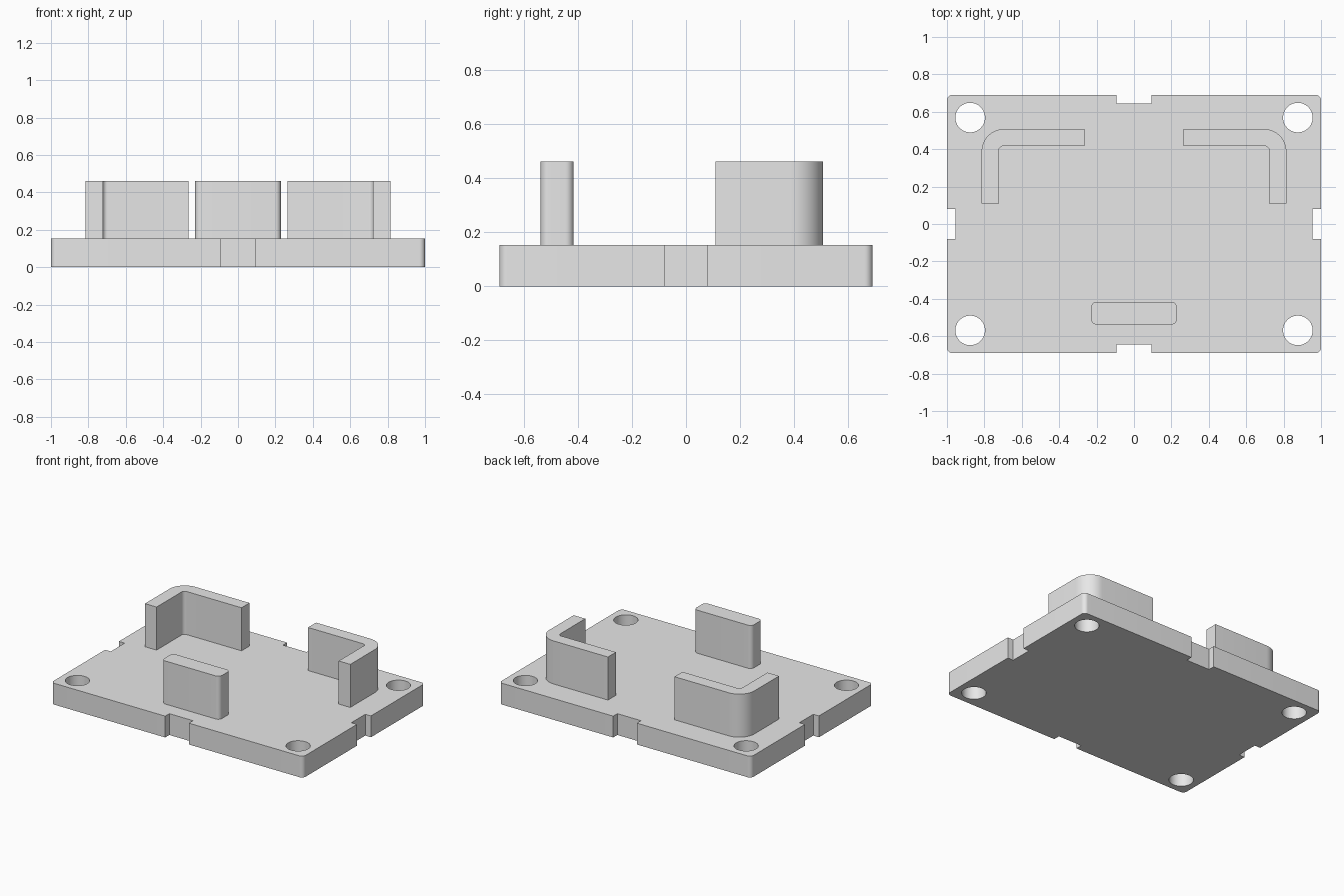
import bpy
import bmesh
import math
from mathutils import Vector

default_cube = bpy.data.objects.get("Cube")
if default_cube:
    bpy.data.objects.remove(default_cube, do_unlink=True)

HALF_X, HALF_Y = 1.0, 0.691
PLATE_TOP, WALL_TOP = 0.153, 0.462

grey = bpy.data.materials.new("light_grey")
grey.use_nodes = True
grey.diffuse_color = (0.8, 0.8, 0.8, 1)
grey.node_tree.nodes["Principled BSDF"].inputs["Base Color"].default_value = (0.8, 0.8, 0.8, 1)


def fillet(corners, steps=10):
    """Round each (x, y, radius) corner of a closed outline."""
    points = []
    for i, (x, y, radius) in enumerate(corners):
        p = Vector((x, y))
        if radius == 0:
            points.append(p)
            continue
        a = (Vector(corners[i - 1][:2]) - p).normalized()
        b = (Vector(corners[(i + 1) % len(corners)][:2]) - p).normalized()
        # All corners are square, so the arc centre lies on both offsets
        for k in range(steps + 1):
            t = k / steps * math.pi / 2
            points.append(p + radius * (a * (1 - math.sin(t)) + b * (1 - math.cos(t))))
    return points


def prism(name, points, bottom, top):
    """Extrude a flat outline into a solid with smooth rounded corners."""
    bm = bmesh.new()
    face = bm.faces.new([bm.verts.new((p.x, p.y, bottom)) for p in points])
    grown = bmesh.ops.extrude_face_region(bm, geom=[face], use_keep_orig=True)
    verts = [g for g in grown["geom"] if isinstance(g, bmesh.types.BMVert)]
    bmesh.ops.translate(bm, verts=verts, vec=(0, 0, top - bottom))
    bmesh.ops.recalc_face_normals(bm, faces=bm.faces)
    mesh = bpy.data.meshes.new(name)
    bm.to_mesh(mesh)
    bm.free()
    mesh.materials.append(grey)
    obj = bpy.data.objects.new(name, mesh)
    bpy.context.collection.objects.link(obj)
    return obj


def smooth(obj):
    bpy.ops.object.select_all(action="DESELECT")
    obj.select_set(True)
    bpy.context.view_layer.objects.active = obj
    bpy.ops.object.shade_smooth_by_angle(angle=math.radians(30))


# Base plate: one side with its notch, turned for all four sides
def plate_side(half_length, offset, notch, depth):
    return [(-half_length, -offset, 0.03), (-notch, -offset, 0), (-notch, depth - offset, 0),
            (notch, depth - offset, 0), (notch, -offset, 0)]


long_side = plate_side(HALF_X, HALF_Y, 0.094, 0.047)
short_side = plate_side(HALF_Y, HALF_X, 0.079, 0.045)
outline = long_side + [(-y, x, r) for x, y, r in short_side]
outline += [(-x, -y, r) for x, y, r in outline]
plate = prism("base_plate", fillet(outline), 0, PLATE_TOP)

# Screw holes in the four corners
for sx in (-1, 1):
    for sy in (-1, 1):
        bpy.ops.mesh.primitive_cylinder_add(vertices=64, radius=0.079, depth=1,
                                            location=(sx * 0.876, sy * 0.569, 0))
        cutter = bpy.context.object
        cutter.name = "hole_cutter"
        cutter.hide_render = True
        cutter.data.materials.append(grey)
        plate.modifiers.new("hole", "BOOLEAN").object = cutter
        plate.modifiers["hole"].operation = "DIFFERENCE"
        bpy.context.view_layer.objects.active = plate
        bpy.ops.object.modifier_apply(modifier="hole")
        bpy.data.objects.remove(cutter, do_unlink=True)
smooth(plate)

# Rounded L-shaped corner walls, mirrored left and right
for side, s in (("left", 1), ("right", -1)):
    corner = [(0.264, 0.508, 0), (0.815, 0.508, 0.12), (0.815, 0.109, 0),
              (0.723, 0.109, 0), (0.723, 0.417, 0.025), (0.264, 0.417, 0)]
    smooth(prism(side + "_corner_wall", fillet([(s * x, y, r) for x, y, r in corner]),
                 PLATE_TOP, WALL_TOP))

# Front stop block
block = [(-0.229, -0.538, 0.03), (0.229, -0.538, 0.03),
         (0.229, -0.416, 0.03), (-0.229, -0.416, 0.03)]
smooth(prism("front_stop", fillet(block), PLATE_TOP, WALL_TOP))
